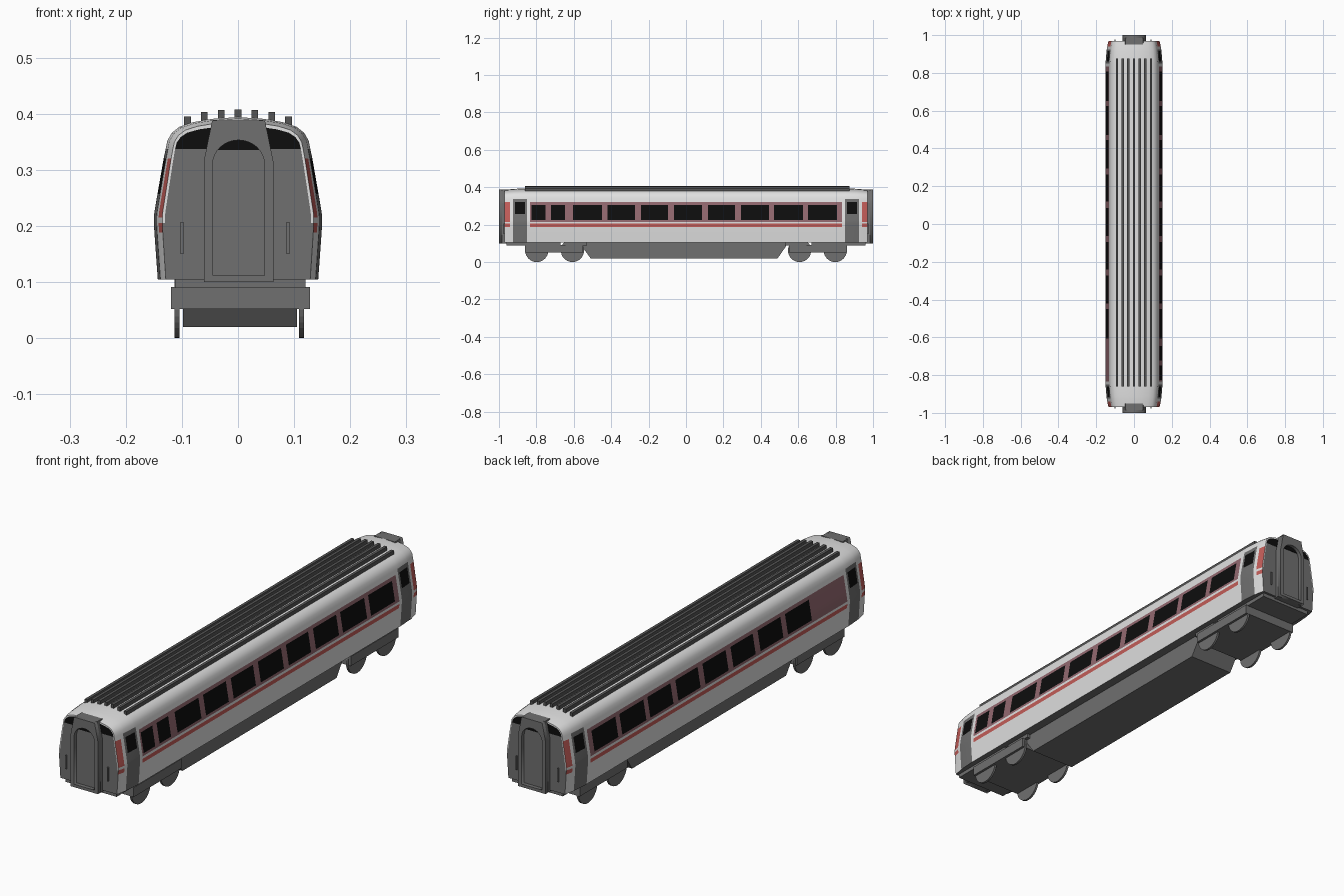
import bpy, bmesh, math
from mathutils import Matrix

if "Cube" in bpy.data.objects:
    bpy.data.objects.remove(bpy.data.objects["Cube"])


def material(name, r, g, b):
    m = bpy.data.materials.new(name)
    m.diffuse_color = (r, g, b, 1)
    m.use_nodes = True
    m.node_tree.nodes["Principled BSDF"].inputs["Base Color"].default_value = m.diffuse_color
    return m


MATS = [material("white paint", .75, .75, .75), material("grey metal", .16, .16, .16),
        material("black glass", .004, .004, .004), material("rose window band", .29, .14, .16),
        material("red stripe", .55, .11, .1), material("dark roof metal", .09, .09, .09)]
WHITE, GREY, BLACK, ROSE, RED, DARK = range(6)


def finish(name, bm, mat=None):
    me = bpy.data.meshes.new(name)
    bmesh.ops.recalc_face_normals(bm, faces=bm.faces)
    bm.to_mesh(me)
    bm.free()
    ob = bpy.data.objects.new(name, me)
    bpy.context.collection.objects.link(ob)
    if mat is None:
        for m in MATS:
            me.materials.append(m)
    else:
        me.materials.append(MATS[mat])
    return ob


def prism(name, pts, axis, lo, hi, mat):
    """Extrude a 2D outline along x (pts are y,z) or y (pts are x,z)."""
    bm = bmesh.new()
    place = (lambda p, d: (d, p[0], p[1])) if axis == 'x' else (lambda p, d: (p[0], d, p[1]))
    a = [bm.verts.new(place(p, lo)) for p in pts]
    b = [bm.verts.new(place(p, hi)) for p in pts]
    bm.faces.new(a)
    bm.faces.new(b)
    for i in range(len(pts)):
        j = (i + 1) % len(pts)
        bm.faces.new((a[i], a[j], b[j], b[i]))
    return finish(name, bm, mat)


def box(name, x0, x1, y0, y1, z0, z1, mat):
    return prism(name, [(x0, z0), (x1, z0), (x1, z1), (x0, z1)], 'y', y0, y1, mat)


# Body shell: half section lofted along y, with cuts at every painted edge
HALF = [(.143, .105), (.149, .188), (.15, .205), (.15, .215), (.149, .225), (.1435, .257),
        (.135, .306), (.1325, .32), (.129, .337), (.126, .352), (.118, .366),
        (.104, .377), (.08, .385), (.045, .391)]
SECTION = HALF + [(0, .394)] + [(-x, z) for x, z in reversed(HALF)]
BIG = [(-.605, -.45), (-.42, -.272), (-.24, -.096), (-.064, .086),
       (.118, .262), (.294, .444), (.47, .626), (.652, .807)]
SMALL = [(-.825, -.75), (-.722, -.647)]
ENDS = [.834, .85, .86, .915, .925, .94, .955, .97]
cuts = sorted([y for w in BIG + SMALL for y in w] + ENDS + [-y for y in ENDS])


def ring_points(y, inset=False):
    t = max(0, (abs(y) - .85) / .12) ** 2
    kx, kz = 1 - .1 * t, 1 - .15 * t
    if inset:
        kx, kz = kx * .965, kz * .86
    return [(x * kx, y, z if z < .338 else .337 + (z - .337) * kz) for x, z in SECTION]


def side_colour(x, y, z):
    a = abs(y)
    if .85 < a < .925 and z < .337:                      # doors
        return BLACK if .86 < a < .915 and .257 < z < .32 else GREY
    in_stripe, in_band = .188 < z < .205, .215 < z < .32
    if a > .94:                                          # corner patches
        return RED if in_stripe or in_band else WHITE
    if a < .834:
        if in_stripe:
            return RED
        if in_band:
            wins = BIG + (SMALL if x > 0 else [])
            glass = .225 < z < .306 and any(p < y < q for p, q in wins)
            return BLACK if glass else ROSE
    return WHITE


bm = bmesh.new()
rings = [[bm.verts.new(p) for p in ring_points(y)] for y in cuts]
n = len(SECTION)
for r, s in zip(rings, rings[1:]):
    for i in range(n - 1):
        f = bm.faces.new((r[i], r[i + 1], s[i + 1], s[i]))
        f.material_index = side_colour(*f.calc_center_median())
    bm.faces.new((r[-1], r[0], s[0], s[-1])).material_index = GREY
# End walls: white roof rim, black upper glass, grey panel
for ring, y in ((rings[0], cuts[0]), (rings[-1], cuts[-1])):
    inner = [bm.verts.new(p) for p in ring_points(y, True)]
    for i in range(n):
        j = (i + 1) % n
        f = bm.faces.new((ring[i], ring[j], inner[j], inner[i]))
        f.material_index = WHITE if f.calc_center_median().z > .2 else GREY
    for i in range(n // 2):
        vs = [inner[i], inner[i + 1], inner[n - 2 - i], inner[n - 1 - i]]
        f = bm.faces.new(vs if vs[1] != vs[2] else [vs[0], vs[1], vs[3]])
        f.material_index = BLACK if f.calc_center_median().z > .337 else GREY
body = finish("body_shell", bm)
bpy.context.view_layer.objects.active = body
body.select_set(True)
bpy.ops.object.shade_smooth_by_angle(angle=math.radians(30))
body.select_set(False)

# Roof ribs
for i in range(-3, 4):
    top = (.408, .407, .403, .395)[abs(i)]
    box(f"roof_rib_{i + 4}", i * .03 - .006, i * .03 + .006, -.86, .875, top - .022, top, DARK)

# Gangway ends: framed arch with a recessed door
OUTER = [(-.061, .1), (.063, .1), (.063, .315), (.048, .388), (-.046, .388), (-.061, .315)]
ARCH = [(-.045, .112), (.047, .112)] + [
    (.001 + .046 * math.cos(a), .31 + .043 * math.sin(a))
    for a in (math.pi * k / 16 for k in range(17))]
GLASS = [(.001 + .046 * math.cos(a), .31 + .043 * math.sin(a))
         for a in (math.radians(36 + 108 * k / 12) for k in range(13))]


def gangway_frame(name, y0, y1):
    cu = bpy.data.curves.new(name, 'CURVE')
    cu.dimensions, cu.fill_mode = '2D', 'BOTH'
    cu.extrude = (y1 - y0) / 2
    for pts in (OUTER, ARCH):
        sp = cu.splines.new('POLY')
        sp.points.add(len(pts) - 1)
        for p, (x, z) in zip(sp.points, pts):
            p.co = (x, z, 0, 1)
        sp.use_cyclic_u = True
    tmp = bpy.data.objects.new(name, cu)
    bpy.context.collection.objects.link(tmp)
    bpy.context.view_layer.update()
    me = bpy.data.meshes.new_from_object(tmp.evaluated_get(bpy.context.evaluated_depsgraph_get()))
    bpy.data.objects.remove(tmp)
    bm = bmesh.new()
    bm.from_mesh(me)
    bmesh.ops.transform(bm, verts=bm.verts, matrix=Matrix.Translation((0, (y0 + y1) / 2, 0))
                        @ Matrix.Rotation(math.pi / 2, 4, 'X'))
    bmesh.ops.remove_doubles(bm, verts=bm.verts, dist=1e-5)
    for f in bm.faces:
        f.material_index = 0
    finish(name, bm, GREY)


for tag, s in (("front", -1), ("back", 1)):
    def span(a, b):
        return sorted((s * a, s * b))
    gangway_frame(f"{tag}_gangway_frame", *span(.984, 1))
    prism(f"{tag}_gangway_door", OUTER, 'y', *span(.95, .984), GREY)
    prism(f"{tag}_gangway_glass", GLASS, 'y', *span(.983, .986), BLACK)
    for x in (-.1, .089):
        box(f"{tag}_handrail", x - .0025, x + .0025, *span(.965, .976), .15, .207, GREY)

    # Bogie: frame, mounts to the floor, four wheels
    box(f"{tag}_bogie_frame", -.119, .128, *span(.55, .86), .052, .091, GREY)
    box(f"{tag}_floor_mount", -.112, .12, *span(.67, .96), .089, .107, GREY)
    box(f"{tag}_inner_mount", -.112, .12, *span(.53, .645), .089, .107, GREY)
    for y in (.607, .798):
        circle = [(s * y + .062 * math.cos(a), .062 + .062 * math.sin(a))
                  for a in (2 * math.pi * k / 32 for k in range(32))]
        for x in (-.1085, .1135):
            prism(f"{tag}_wheel", circle, 'x', x - .0045, x + .0045, GREY)

# Underfloor equipment box with sloped ends
prism("underfloor_box", [(-.55, .106), (-.55, .075), (-.51, .02), (.49, .02), (.535, .085), (.535, .106)],
      'x', -.098, .105, GREY)
